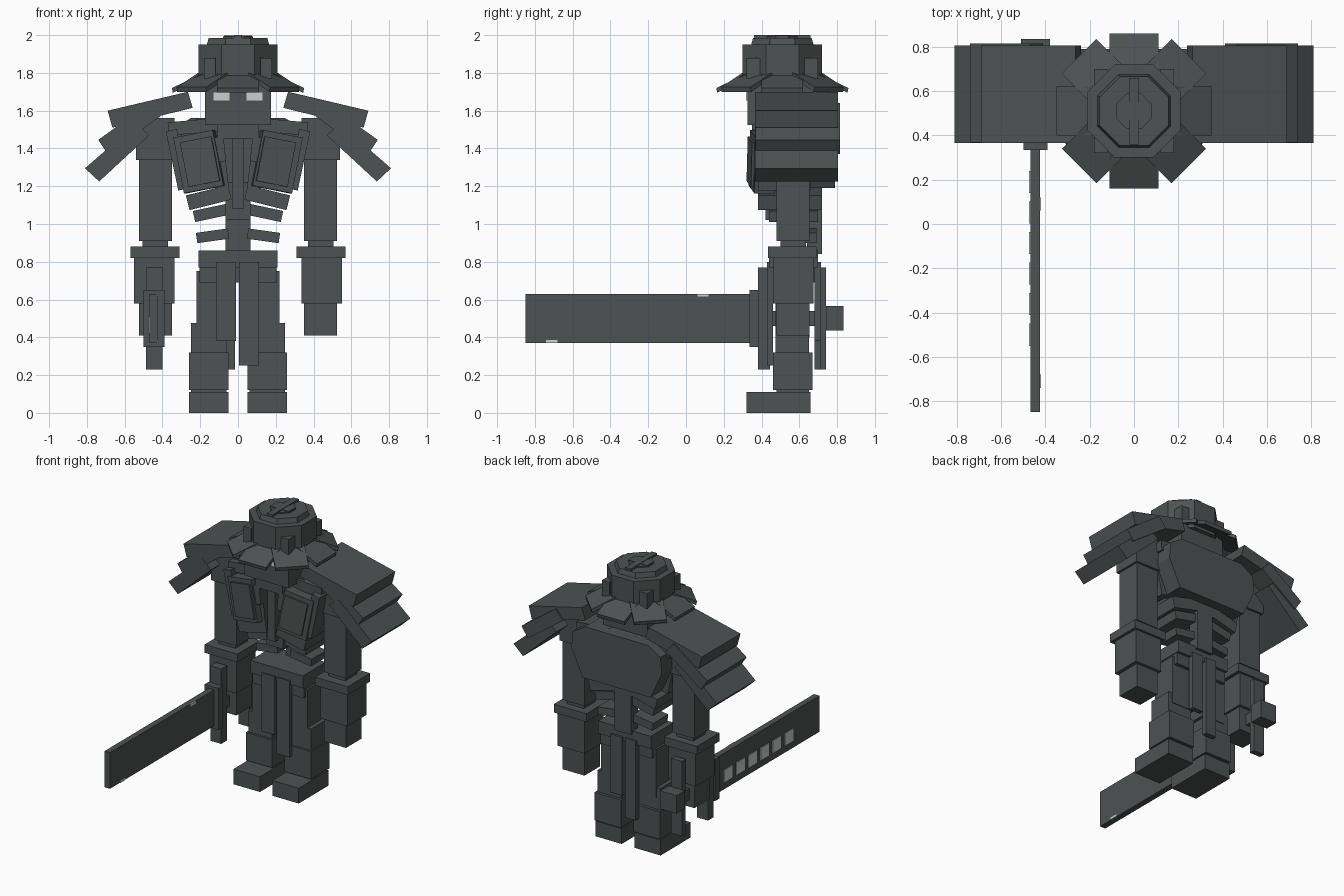
import bpy, bmesh, math
from mathutils import Matrix, Vector

cube = bpy.data.objects.get("Cube")
if cube:
    bpy.data.objects.remove(cube, do_unlink=True)


def material(name, colour):
    m = bpy.data.materials.new(name)
    m.use_nodes = True
    rgba = (*colour, 1)
    m.diffuse_color = rgba
    m.node_tree.nodes["Principled BSDF"].inputs["Base Color"].default_value = rgba
    return m


DARK = material("dark grey", (0.075, 0.084, 0.084))
LIGHT = material("pale grey", (0.6, 0.63, 0.62))


def finish(name, bm, mat=DARK):
    bmesh.ops.recalc_face_normals(bm, faces=bm.faces)
    mesh = bpy.data.meshes.new(name)
    bm.to_mesh(mesh)
    bm.free()
    mesh.materials.append(mat)
    obj = bpy.data.objects.new(name, mesh)
    bpy.context.scene.collection.objects.link(obj)
    return obj


def box(name, x, y, z, mat=DARK, tilt=0, yaw=0):
    """Box from (min, max) spans, tilted about y and turned about z at its centre."""
    bm = bmesh.new()
    spans = (x, y, z)
    size = [b - a for a, b in spans]
    centre = Vector([(a + b) / 2 for a, b in spans])
    turn = Matrix.Rotation(math.radians(yaw), 4, "Z") @ Matrix.Rotation(math.radians(tilt), 4, "Y")
    bmesh.ops.create_cube(bm, size=1, matrix=Matrix.Translation(centre) @ turn @ Matrix.Diagonal((*size, 1)))
    return finish(name, bm, mat)


def pair(name, x, y, z, mat=DARK, tilt=0, yaw=0):
    """Left and right copies; x is given for the left side."""
    box("left_" + name, x, y, z, mat, tilt, yaw)
    box("right_" + name, (-x[1], -x[0]), y, z, mat, -tilt, -yaw)


def prism(name, points, y):
    """Front outline (x, z) pushed through a y span."""
    bm = bmesh.new()
    face = bm.faces.new([bm.verts.new((px, y[0], pz)) for px, pz in points])
    out = bmesh.ops.extrude_face_region(bm, geom=[face])
    bmesh.ops.translate(bm, vec=(0, y[1] - y[0], 0),
                        verts=[v for v in out["geom"] if isinstance(v, bmesh.types.BMVert)])
    return finish(name, bm)


def octagon(name, r_low, r_high, low, high):
    """Eight-sided drum with flat sides facing the axes."""
    bm = bmesh.new()
    k = 1 / math.cos(math.pi / 8)
    place = Matrix.Translation((0, HAT_Y, (low + high) / 2)) @ Matrix.Rotation(math.pi / 8, 4, "Z")
    bmesh.ops.create_cone(bm, cap_ends=True, segments=8, radius1=r_low * k, radius2=r_high * k,
                          depth=high - low, matrix=place)
    return finish(name, bm)


HAT_Y = 0.51

# Legs
pair("foot", (0.05, 0.26), (0.32, 0.66), (0, 0.11))
pair("ankle", (0.06, 0.25), (0.48, 0.65), (0.1, 0.13))
pair("boot", (0.05, 0.26), (0.46, 0.67), (0.12, 0.32))
pair("shin", (0.06, 0.25), (0.475, 0.65), (0.32, 0.475))
pair("thigh", (0.04, 0.22), (0.475, 0.655), (0.4, 0.75))

# Hips and hanging cloth
box("belt", (-0.21, 0.21), (0.44, 0.7), (0.77, 0.86))
box("hips", (-0.205, 0.205), (0.46, 0.68), (0.69, 0.77))
box("front_cloth_left", (0.005, 0.11), (0.43, 0.46), (0.25, 0.8))
box("front_cloth_right", (-0.115, -0.01), (0.43, 0.46), (0.38, 0.8))
box("back_cloth_left", (0.01, 0.1), (0.68, 0.715), (0.38, 0.8))
box("back_cloth_right", (-0.1, -0.015), (0.68, 0.715), (0.23, 0.8))

# Waist: spine and ribs
box("spine", (-0.065, 0.065), (0.64, 0.72), (0.84, 1.3))
pair("lower_rib", (0.05, 0.22), (0.52, 0.69), (0.91, 0.965), tilt=8)
pair("middle_rib", (0.04, 0.235), (0.44, 0.7), (1.03, 1.09), tilt=12)
pair("upper_rib", (0.04, 0.27), (0.38, 0.72), (1.1, 1.18), tilt=14)
box("belly_strip", (-0.065, 0.065), (0.42, 0.5), (1.02, 1.22))

# Chest
half = [(0.27, 1.19), (0.36, 1.38), (0.35, 1.5), (0.25, 1.56)]
outline = half + [(-x, z) for x, z in reversed(half)]
prism("back_plate", outline, (0.62, 0.79))
prism("chest_core", [(x * 0.85, z) for x, z in outline], (0.44, 0.64))
pair("pectoral", (0.095, 0.31), (0.35, 0.46), (1.18, 1.48), tilt=11, yaw=8)
pair("pectoral_plate", (0.115, 0.285), (0.335, 0.37), (1.21, 1.45), tilt=11, yaw=8)
pair("chest_side", (0.29, 0.35), (0.38, 0.66), (1.18, 1.5), tilt=12)
pair("chest_inner", (0.06, 0.12), (0.38, 0.48), (1.14, 1.44), tilt=7)
pair("collar_tab", (0.07, 0.12), (0.35, 0.4), (1.33, 1.46), tilt=6)
box("sternum", (-0.03, 0.03), (0.38, 0.45), (1.08, 1.47))
pair("collar", (0.1, 0.37), (0.42, 0.72), (1.48, 1.55), tilt=5)

# Arms
pair("shoulder", (0.335, 0.54), (0.465, 0.67), (1.34, 1.56))
pair("upper_arm", (0.35, 0.525), (0.48, 0.655), (0.91, 1.345))
pair("elbow", (0.37, 0.505), (0.5, 0.635), (0.87, 0.92))
pair("cuff", (0.31, 0.57), (0.435, 0.69), (0.82, 0.88))
pair("forearm", (0.335, 0.55), (0.46, 0.675), (0.58, 0.83))
pair("hand", (0.35, 0.525), (0.48, 0.655), (0.41, 0.58))

# Layered shoulder guards
layers = {
    "top_guard": ([(0.24, 1.615), (0.265, 1.7), (0.69, 1.6), (0.665, 1.51)], (0.365, 0.805)),
    "middle_guard": ([(0.41, 1.57), (0.47, 1.64), (0.74, 1.445), (0.69, 1.37)], (0.367, 0.815)),
    "lower_guard": ([(0.47, 1.47), (0.54, 1.53), (0.81, 1.295), (0.735, 1.225)], (0.365, 0.805)),
}
for name, (points, depth) in layers.items():
    prism("left_" + name, points, depth)
    prism("right_" + name, [(-x, z) for x, z in points], depth)

# Head
box("head", (-0.175, 0.175), (0.325, 0.69), (1.525, 1.76))
box("jaw", (-0.11, 0.11), (0.35, 0.66), (1.45, 1.53))
pair("eye", (0.045, 0.13), (0.318, 0.326), (1.655, 1.695), LIGHT)

# Hat: stacked drums, ridge and sloping brim flaps
octagon("hat_crown", 0.21, 0.21, 1.74, 1.95)
octagon("hat_step", 0.165, 0.155, 1.95, 1.985)
octagon("hat_cap", 0.08, 0.08, 1.985, 1.993)
box("hat_ridge", (-0.022, 0.022), (0.36, 0.66), (1.97, 2.0))
box("hat_cross", (-0.075, 0.075), (0.47, 0.55), (1.97, 1.997))
pair("hat_stud_front", (0.12, 0.18), (0.32, 0.4), (1.77, 1.88))
pair("hat_stud_back", (0.12, 0.18), (0.62, 0.7), (1.77, 1.88))
for i in range(8):
    flap = prism("brim_flap_%d" % (i + 1),
                 [(0.17, 1.78), (0.17, 1.805), (0.35, 1.72), (0.345, 1.695)], (-0.11, 0.11))
    flap.matrix_world = (Matrix.Translation((0, HAT_Y, 0.004 * (i % 2)))
                         @ Matrix.Rotation(i * math.pi / 4, 4, "Z"))

# Sword held in the right hand
box("blade", (-0.468, -0.425), (-0.85, 0.34), (0.37, 0.63))
box("blade_collar", (-0.5, -0.39), (0.335, 0.385), (0.35, 0.65))
box("front_guard", (-0.487, -0.4), (0.38, 0.445), (0.23, 0.77))
box("grip", (-0.485, -0.405), (0.44, 0.71), (0.46, 0.54))
box("rear_guard", (-0.487, -0.4), (0.7, 0.742), (0.23, 0.77))
box("pommel", (-0.51, -0.38), (0.74, 0.835), (0.435, 0.565))
for i in range(6):
    start = 0.14 - i * 0.138
    box("blade_mark_%d" % (i + 1), (-0.474, -0.466), (start, start + 0.1), (0.42, 0.51), LIGHT)
box("upper_nick", (-0.426, -0.42), (0.06, 0.12), (0.615, 0.63), LIGHT)
box("lower_nick", (-0.426, -0.42), (-0.74, -0.68), (0.37, 0.385), LIGHT)
